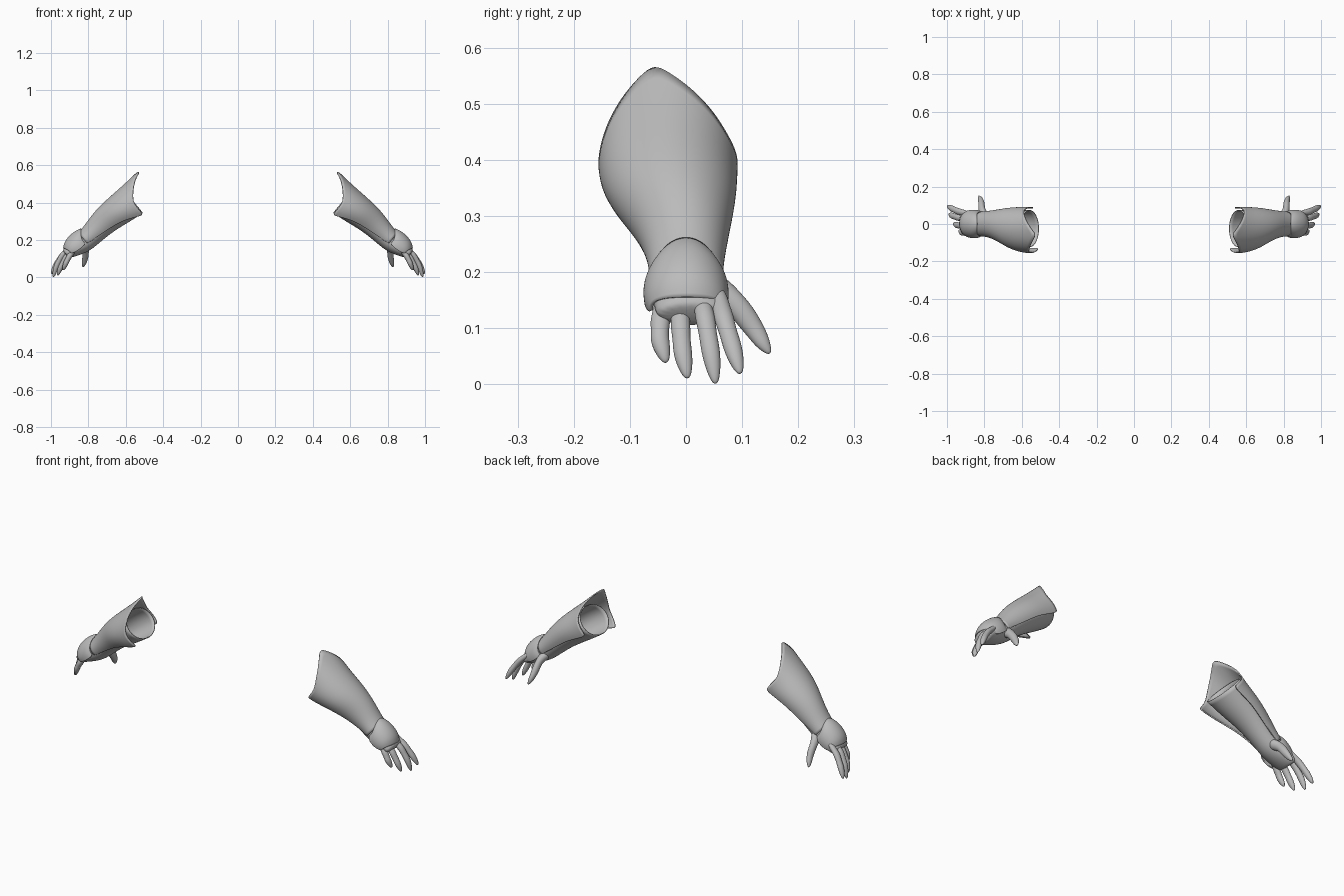
import bpy, bmesh, math
from mathutils import Vector

cube = bpy.data.objects.get("Cube")
if cube:
    bpy.data.objects.remove(cube)

grey = bpy.data.materials.new("plain_grey")
grey.use_nodes = True
grey.diffuse_color = (0.5, 0.5, 0.5, 1)
grey.node_tree.nodes["Principled BSDF"].inputs["Base Color"].default_value = grey.diffuse_color

# Arm frame: along the forearm, and outward from its upper side
ORIGIN = Vector((0.55, 0, 0.42))
ALONG = Vector((0.775, 0, -0.63))
OUT = Vector((0.63, 0, 0.775))
Y = Vector((0, 1, 0))


def section(t, yc, ry, hc, rh, start=0, end=360, n=16, shift=None):
    """Elliptical cross-section or arc of the arm; angle 0 is +y, 90 is outward."""
    closed = end - start == 360
    points = []
    for i in range(n if closed else n + 1):
        a = start + (end - start) * i / n
        r = math.radians(a)
        tt = t + (shift(a) if shift else 0)
        points.append(ORIGIN + ALONG * tt + Y * (yc + ry * math.cos(r))
                      + OUT * (hc + rh * math.sin(r)))
    return points


def loft(name, rings, closed=True, cap_start=False, cap_end=False, thickness=0.0):
    """Skin the rings, thicken, smooth, and mirror to the other arm."""
    bm = bmesh.new()
    loops = [[bm.verts.new(p) for p in ring] for ring in rings]
    n = len(loops[0])
    for a, b in zip(loops, loops[1:]):
        for i in range(n if closed else n - 1):
            j = (i + 1) % n
            bm.faces.new((a[i], a[j], b[j], b[i]))
    for wanted, loop in ((cap_start, loops[0]), (cap_end, loops[-1])):
        if wanted:
            bm.faces.new(loop)
    bmesh.ops.recalc_face_normals(bm, faces=bm.faces)
    for f in bm.faces:
        f.smooth = True
    mesh = bpy.data.meshes.new(name)
    bm.to_mesh(mesh)
    bm.free()
    mesh.materials.append(grey)
    obj = bpy.data.objects.new(name, mesh)
    bpy.context.collection.objects.link(obj)
    obj.modifiers.new("Smooth", "SUBSURF").levels = 2
    obj.modifiers["Smooth"].render_levels = 2
    if thickness:
        solid = obj.modifiers.new("Thickness", "SOLIDIFY")
        solid.thickness = thickness
        solid.offset = 0
    obj.modifiers.new("Other arm", "MIRROR")
    return obj


def digit(name, path, flat=0.85, sides=8):
    """Tapered finger along a path of (x, y, z, radius)."""
    points = [Vector(p[:3]) for p in path]
    rings = []
    for i, p in enumerate(points):
        axis = (points[min(i + 1, len(points) - 1)] - points[max(i - 1, 0)]).normalized()
        side = (Y - axis * Y.dot(axis)).normalized()
        up = axis.cross(side)
        r = path[i][3]
        rings.append([p + side * r * math.cos(k * math.tau / sides)
                      + up * r * flat * math.sin(k * math.tau / sides)
                      for k in range(sides)])
    loft(name, rings, cap_start=True, cap_end=True)


# Inner sleeve running into the closed hand
loft("forearm_sleeve_and_hand", [section(*s) for s in (
    (0.015, -0.025, 0.1, -0.005, 0.08),
    (0.1, -0.02, 0.092, 0.003, 0.079),
    (0.2, -0.008, 0.075, 0.004, 0.064),
    (0.3, 0, 0.06, -0.007, 0.054),
    (0.36, 0.002, 0.06, -0.012, 0.05),
    (0.42, 0.006, 0.064, -0.002, 0.043),
    (0.465, 0.008, 0.062, 0.004, 0.03),
    (0.475, 0.008, 0.055, 0.004, 0.022))], cap_end=True, thickness=0.004)


# Outer forearm plate with a point over the elbow
def elbow_point(weight):
    return lambda a: weight * (0.02 - 0.135 * max(0, 1 - abs(a - 102) / 75) ** 1.2)


loft("forearm_plate", [section(*s, -15, end, 20, elbow_point(w)) for *s, end, w in (
    (0, -0.032, 0.122, -0.02, 0.122, 218, 1),
    (0.06, -0.031, 0.12, -0.013, 0.107, 212, 0.5),
    (0.14, -0.022, 0.108, 0, 0.091, 208, 0.1),
    (0.22, -0.006, 0.082, 0, 0.081, 205, 0),
    (0.3, 0, 0.066, -0.002, 0.06, 205, 0),
    (0.35, 0, 0.063, -0.002, 0.05, 205, 0))], closed=False, thickness=0.006)


# Rounded plate over the back of the hand
def curved_edge(amount):
    return lambda a: amount * abs(math.cos(math.radians(a))) ** 2


loft("hand_plate", [section(*s, -12, 192, 16, curved_edge(c)) for *s, c in (
    (0.325, 0, 0.062, -0.004, 0.062, 0.035),
    (0.355, 0, 0.073, -0.006, 0.074, 0.022),
    (0.405, 0, 0.074, -0.006, 0.073, 0.005),
    (0.442, 0.001, 0.07, -0.004, 0.06, -0.008),
    (0.464, 0.002, 0.064, -0.002, 0.038, -0.016))], closed=False, thickness=0.006)

# Fingers and thumb
FINGERS = {
    "index_finger": ((0.885, 0.055, 0.17), (0.94, 0.067, 0.12), (0.975, 0.083, 0.067), (0.998, 0.097, 0.018)),
    "middle_finger": ((0.885, 0.024, 0.17), (0.94, 0.034, 0.12), (0.972, 0.044, 0.06), (0.988, 0.053, 0)),
    "ring_finger": ((0.88, -0.011, 0.16), (0.922, -0.01, 0.106), (0.948, -0.006, 0.056), (0.965, 0.003, 0.01)),
    "little_finger": ((0.87, -0.041, 0.155), (0.903, -0.046, 0.112), (0.92, -0.047, 0.078), (0.935, -0.035, 0.038)),
}
for name, joints in FINGERS.items():
    a, b, c, d = (Vector(j) for j in joints)
    spots = ((a, 0.016), (a.lerp(b, 0.6), 0.017), (b, 0.02), (b.lerp(c, 0.5), 0.017),
             (c, 0.019), (c.lerp(d, 0.6), 0.014), (d, 0.005))
    digit(name, [(*p, r) for p, r in spots])

digit("thumb", (
    (0.795, 0.03, 0.185, 0.03), (0.81, 0.06, 0.168, 0.028), (0.815, 0.085, 0.148, 0.022),
    (0.815, 0.104, 0.124, 0.023), (0.818, 0.125, 0.094, 0.019), (0.825, 0.138, 0.072, 0.015),
    (0.83, 0.15, 0.054, 0.004)))
